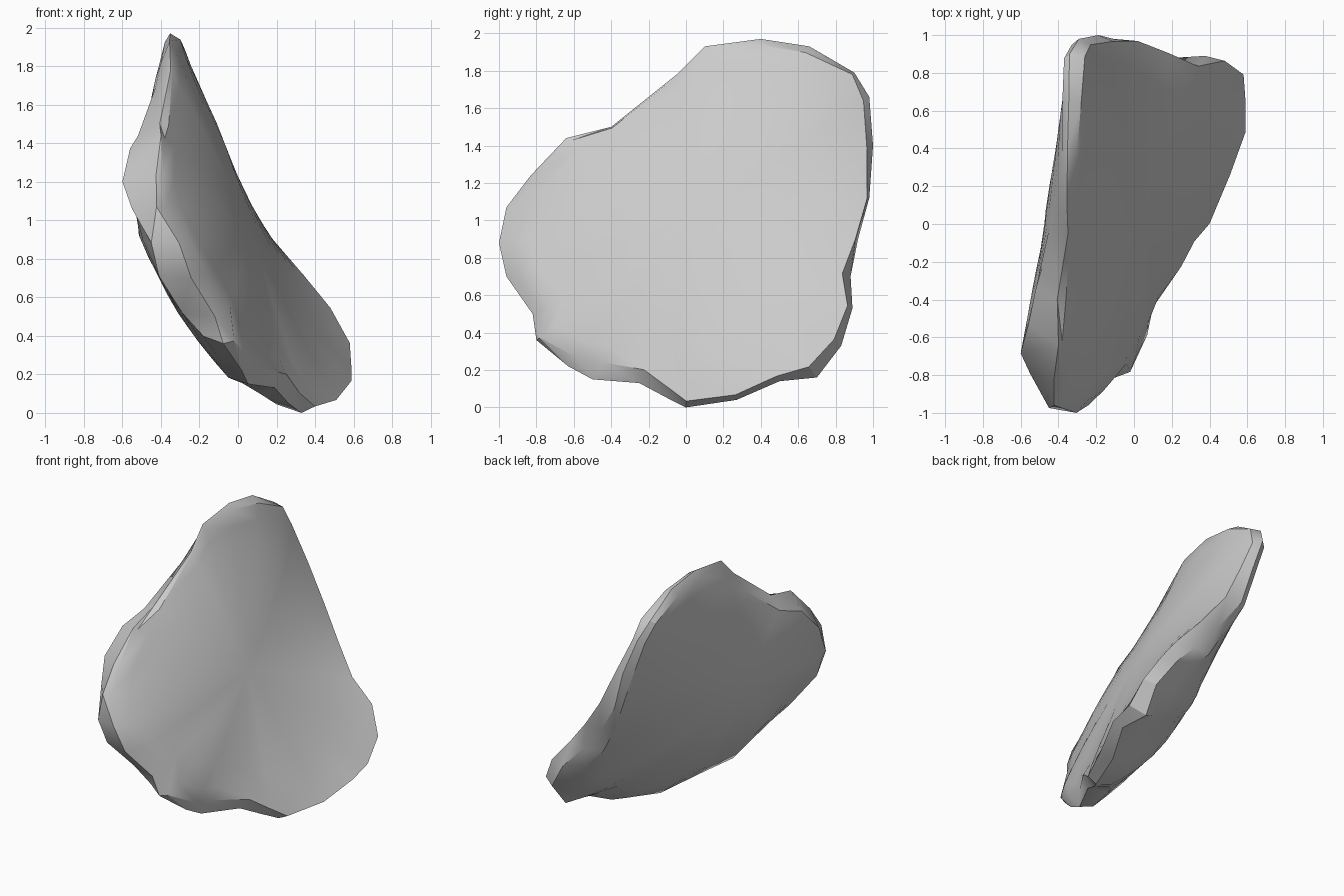
import bpy
import bmesh
import math
import random

random.seed(4)

default_cube = bpy.data.objects.get("Cube")
if default_cube:
    bpy.data.objects.remove(default_cube, do_unlink=True)

# Outline of the slab: y, z, front edge x, back edge x
OUTLINE = [
    (.4, 1.97, -.3, -.38), (.66, 1.93, -.28, -.38), (.9, 1.79, -.26, -.37),
    (.98, 1.66, -.23, -.33), (1, 1.4, -.11, -.24), (.98, 1.12, .02, -.15),
    (.92, .9, .18, -.04), (.88, .7, .34, .07), (.89, .53, .48, .22),
    (.83, .33, .58, .32), (.7, .16, .59, .37), (.5, .14, .59, .37),
    (.27, .04, .51, .3), (0, 0, .4, .2), (-.1, .05, .32, .12),
    (-.25, .13, .25, .02), (-.5, .15, .1, -.05), (-.63, .22, .07, -.08),
    (-.8, .36, -.02, -.18), (-.82, .5, -.04, -.29), (-.96, .7, -.16, -.41),
    (-1, .88, -.25, -.45), (-.96, 1.07, -.38, -.55), (-.83, 1.24, -.39, -.6),
    (-.64, 1.44, -.38, -.56), (-.4, 1.5, -.36, -.52), (-.05, 1.78, -.34, -.43),
    (.1, 1.93, -.34, -.4),
]
MID_Y, MID_Z = .05, 1.0
RING_SCALES = (.9, .78, .65, .5, .34, .17)


def make_material(name, value):
    material = bpy.data.materials.new(name)
    colour = (value, value, value, 1)
    material.diffuse_color = colour
    material.use_nodes = True
    shader = next(n for n in material.node_tree.nodes if n.type == 'BSDF_PRINCIPLED')
    shader.inputs["Base Color"].default_value = colour
    shader.inputs["Roughness"].default_value = .8
    return material


def toward_middle(y, z, scale):
    return MID_Y + (y - MID_Y) * scale, MID_Z + (z - MID_Z) * scale


def add_ring(bm, points):
    return [bm.verts.new(p) for p in points]


def bridge(bm, ring_a, ring_b):
    count = len(ring_a)
    for i in range(count):
        j = (i + 1) % count
        bm.faces.new((ring_a[i], ring_a[j], ring_b[j], ring_b[i]))


def add_broad_face(bm, edge_ring, centre_x, slope_y, slope_z):
    """Fill a broad side with shrinking rings that swell from a leaning plane."""
    def plane(y, z):
        return centre_x + slope_y * (y - MID_Y) + slope_z * (z - MID_Z)

    edge = [v.co.copy() for v in edge_ring]
    offsets = [p.x - plane(p.y, p.z) for p in edge]
    previous = edge_ring
    for scale in RING_SCALES:
        # Even out the edge's bumps a little more on each ring
        offsets = [(offsets[i - 1] + 2 * offsets[i] + offsets[(i + 1) % len(offsets)]) / 4
                   for i in range(len(offsets))]
        points = []
        for p, offset in zip(edge, offsets):
            y, z = toward_middle(p.y, p.z, scale)
            points.append((plane(y, z) + offset * scale ** 2, y, z))
        ring = add_ring(bm, points)
        bridge(bm, previous, ring)
        previous = ring
    centre = bm.verts.new((centre_x, MID_Y, MID_Z))
    for i, vert in enumerate(previous):
        bm.faces.new((vert, previous[(i + 1) % len(previous)], centre))


# Chipped rim: front edge, outer ridge and back edge
front_points, ridge_points, back_points = [], [], []
for y, z, front_x, back_x in OUTLINE:
    if z < .9:
        # Broken lower rim
        front_range, back_range, mix_range = (.89, .98), (.93, .98), (.25, .5)
    elif y > .2:
        # Rounded top and rear rim
        front_range, back_range, mix_range = (.96, .99), (.95, .98), (.55, .8)
    else:
        # Wide bevel along the front slope
        front_range, back_range, mix_range = (.96, 1), (.82, .88), (.1, .3)
    front_scale = random.uniform(*front_range)
    back_scale = random.uniform(*back_range)
    ridge_mix = random.uniform(*mix_range)
    front_points.append((front_x, *toward_middle(y, z, front_scale)))
    ridge_points.append((front_x + (back_x - front_x) * ridge_mix, y, z))
    back_points.append((back_x, *toward_middle(y, z, back_scale)))

bm = bmesh.new()
front_edge = add_ring(bm, front_points)
outer_ridge = add_ring(bm, ridge_points)
back_edge = add_ring(bm, back_points)
bridge(bm, front_edge, outer_ridge)
bridge(bm, outer_ridge, back_edge)
rim_faces = list(bm.faces)

# Broad front side and the deeper swelling back side
add_broad_face(bm, front_edge, .04, .18, -.38)
add_broad_face(bm, back_edge, -.44, .25, -.15)

# Split the rim into triangular chips
bmesh.ops.triangulate(bm, faces=rim_faces)
bmesh.ops.recalc_face_normals(bm, faces=bm.faces)

mesh = bpy.data.meshes.new("stone_slab")
bm.to_mesh(mesh)
bm.free()
mesh.materials.append(make_material("stone grey", .6))

stone_slab = bpy.data.objects.new("stone_slab", mesh)
bpy.context.collection.objects.link(stone_slab)

# Smooth broad sides, crisp chips
bpy.ops.object.select_all(action='DESELECT')
stone_slab.select_set(True)
bpy.context.view_layer.objects.active = stone_slab
bpy.ops.object.shade_smooth_by_angle(angle=math.radians(30))
